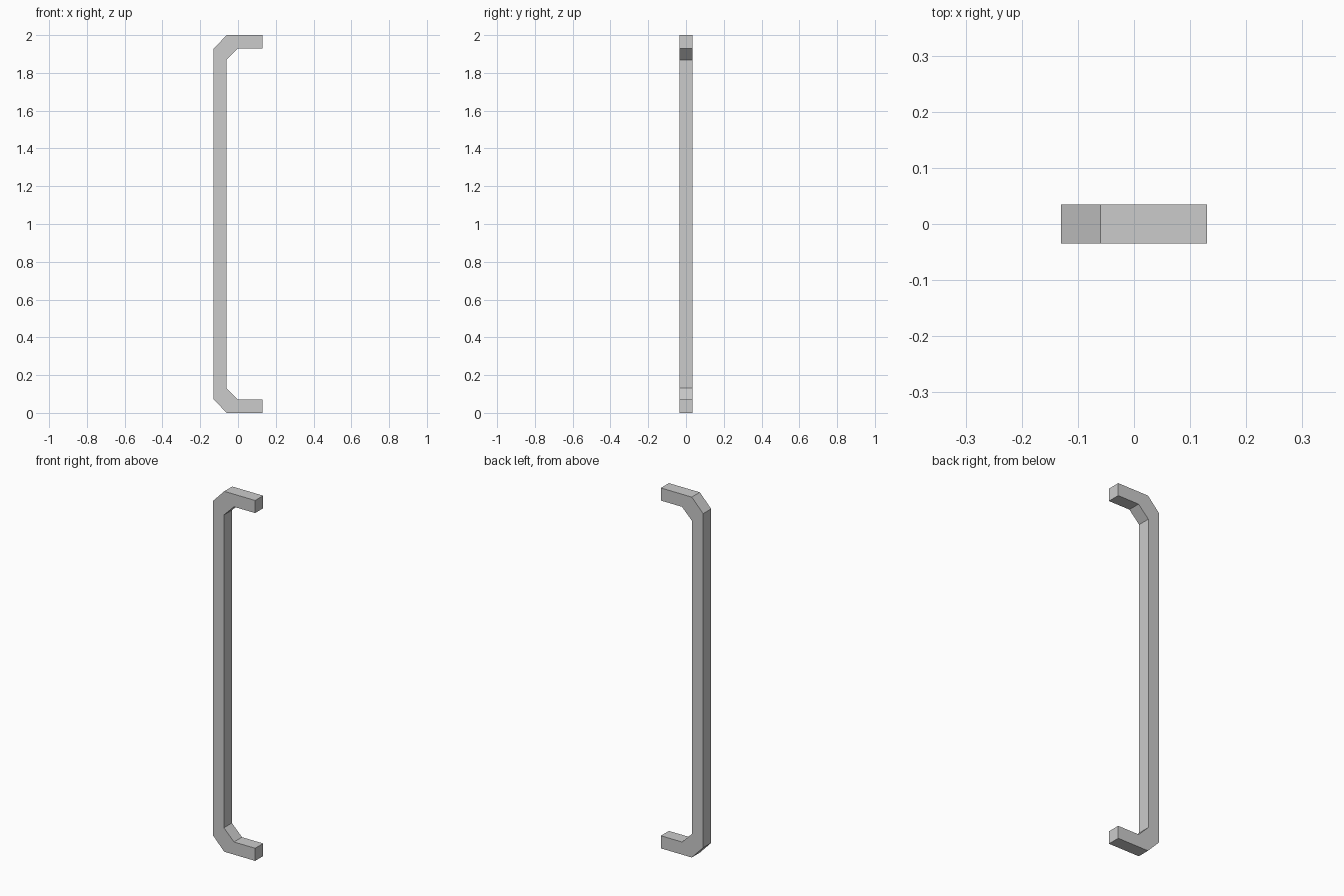
import bpy, bmesh

if "Cube" in bpy.data.objects:
    bpy.data.objects.remove(bpy.data.objects["Cube"])

HEIGHT = 2.0
HALF_DEPTH = 0.035

# Lower half of the side profile: outer edge from foot tip to post, then inner edge
outer = [(0.13, 0.0), (-0.06, 0.0), (-0.13, 0.073)]
inner = [(0.13, 0.07), (0.0, 0.07), (-0.062, 0.132)]


def mirrored(points):
    """Continue a lower path upward by mirroring it about mid height."""
    return points + [(x, HEIGHT - z) for x, z in reversed(points)]


outer_path, inner_path = mirrored(outer), mirrored(inner)

# Bar: one quad per segment between the outer and inner paths
bm = bmesh.new()
rows = [[bm.verts.new((x, -HALF_DEPTH, z)) for x, z in path]
        for path in (outer_path, inner_path)]
for i in range(len(outer_path) - 1):
    bm.faces.new((rows[0][i], rows[0][i + 1], rows[1][i + 1], rows[1][i]))

# Extrude the flat profile to a square section
result = bmesh.ops.extrude_face_region(bm, geom=bm.faces[:], use_keep_orig=True)
moved = [g for g in result["geom"] if isinstance(g, bmesh.types.BMVert)]
bmesh.ops.translate(bm, verts=moved, vec=(0, 2 * HALF_DEPTH, 0))
bmesh.ops.recalc_face_normals(bm, faces=bm.faces[:])

mesh = bpy.data.meshes.new("pull_handle")
bm.to_mesh(mesh)
bm.free()
bpy.context.collection.objects.link(bpy.data.objects.new("pull_handle", mesh))
